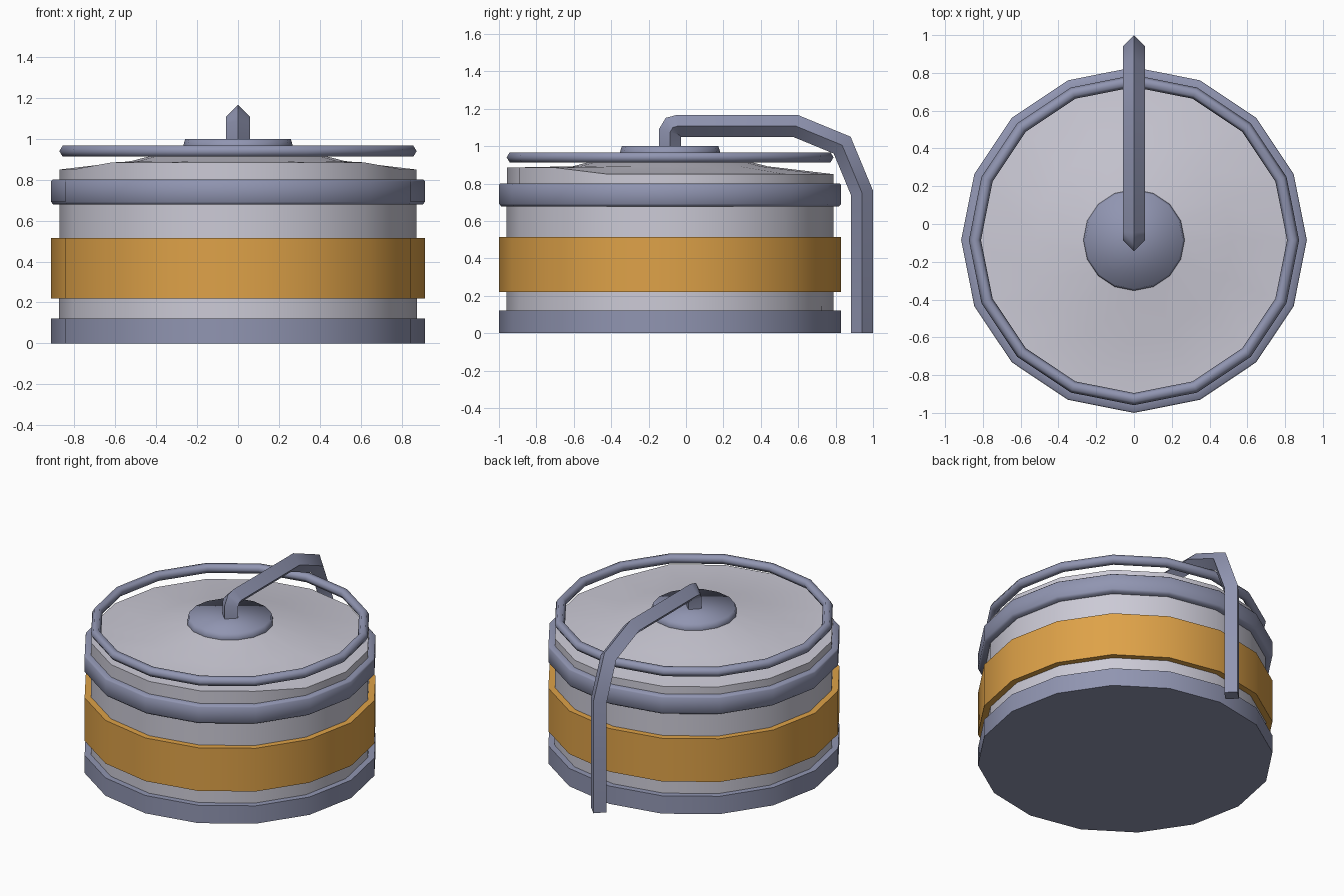
import bpy, bmesh, math
from mathutils import Vector

if "Cube" in bpy.data.objects:
    bpy.data.objects.remove(bpy.data.objects["Cube"])

CY = -0.085   # tank axis (x = 0, y = CY)
SIDES = 16


def material(name, rgb):
    m = bpy.data.materials.new(name)
    m.diffuse_color = (*rgb, 1)
    m.use_nodes = True
    m.node_tree.nodes["Principled BSDF"].inputs["Base Color"].default_value = m.diffuse_color
    return m


GREY = material("light grey paint", (0.60, 0.59, 0.67))
BLUE = material("blue grey steel", (0.28, 0.30, 0.44))
ORANGE = material("orange band paint", (0.73, 0.36, 0.065))


def finish(bm, name, mat, angle=35):
    bmesh.ops.recalc_face_normals(bm, faces=bm.faces)
    me = bpy.data.meshes.new(name)
    bm.to_mesh(me)
    bm.free()
    me.materials.append(mat)
    me.shade_smooth()
    me.set_sharp_from_angle(angle=math.radians(angle))
    ob = bpy.data.objects.new(name, me)
    bpy.context.collection.objects.link(ob)
    return ob


def bridge(bm, a, b):
    n = len(a)
    for i in range(n):
        bm.faces.new((a[i], a[(i + 1) % n], b[(i + 1) % n], b[i]))


def lathe(name, profile, mat, closed=False, angle=35, lift=None):
    """Spin (radius, z) points round the tank axis; open profiles are capped."""
    bm = bmesh.new()
    rings = []
    for k, (r, z) in enumerate(profile):
        ring = []
        for i in range(SIDES):
            a = 2 * math.pi * i / SIDES
            p = Vector((r * math.cos(a), CY + r * math.sin(a), z))
            if lift:
                p.z += lift(k, p)
            ring.append(bm.verts.new(p))
        rings.append(ring)
    for a, b in zip(rings, rings[1:]):
        bridge(bm, a, b)
    if closed:
        bridge(bm, rings[-1], rings[0])
    else:
        bm.faces.new(rings[0])
        bm.faces.new(rings[-1])
    return finish(bm, name, mat, angle)


def pipe(name, path, radius, mat):
    """Sweep a diamond section along (y, z) points with mitred corners."""
    bm = bmesh.new()
    pts = [Vector(p) for p in path]
    rings = []
    for i, p in enumerate(pts):
        d0 = (p - pts[i - 1]).normalized() if i else (pts[1] - p).normalized()
        d1 = (pts[i + 1] - p).normalized() if i < len(pts) - 1 else d0
        t = (d0 + d1).normalized()
        n = Vector((-t.y, t.x)) * (radius / max(t.dot(d0), 0.5))
        rings.append([bm.verts.new(c) for c in (
            (radius, p.x, p.y), (0, p.x + n.x, p.y + n.y),
            (-radius, p.x, p.y), (0, p.x - n.x, p.y - n.y))])
    for a, b in zip(rings, rings[1:]):
        bridge(bm, a, b)
    bm.faces.new(rings[0])
    bm.faces.new(rings[-1])
    return finish(bm, name, mat, 60)


# Tank shell with shallow roof; the front of the rim stands slightly higher
lathe("tank_shell", [(0.875, 0.02), (0.873, 0.85), (0.52, 0.892), (0.24, 0.965)],
      GREY, angle=30,
      lift=lambda k, p: 0.035 if k == 1 and p.y < -0.6 else 0)

# Base plinth
lathe("base_ring", [(0.915, 0), (0.915, 0.122)], BLUE)

# Painted band and upper hoop
lathe("orange_band", [(0.86, 0.22), (0.915, 0.22), (0.915, 0.515), (0.86, 0.515)],
      ORANGE, closed=True)
lathe("upper_hoop", [(0.86, 0.678), (0.903, 0.678), (0.915, 0.692), (0.915, 0.792),
                     (0.908, 0.80), (0.86, 0.80)], BLUE, closed=True, angle=60)

# Thin rail floating round the roof edge
rail = [(0.842 + 0.032 * math.cos(k * math.pi / 3), 0.94 + 0.031 * math.sin(k * math.pi / 3))
        for k in range(6)]
lathe("roof_rail", rail, BLUE, closed=True, angle=70)

# Centre cap
lathe("roof_cap", [(0.268, 0.93), (0.268, 0.967), (0.258, 1.0)], BLUE, angle=100)

# Pipe from the cap, over the roof edge and down to the ground
pipe("vent_pipe", [(-0.085, 0.97), (-0.085, 1.075), (-0.07, 1.1), (-0.04, 1.108),
                   (0.585, 1.108), (0.835, 1.005), (0.94, 0.752), (0.94, 0)],
     0.059, BLUE)
